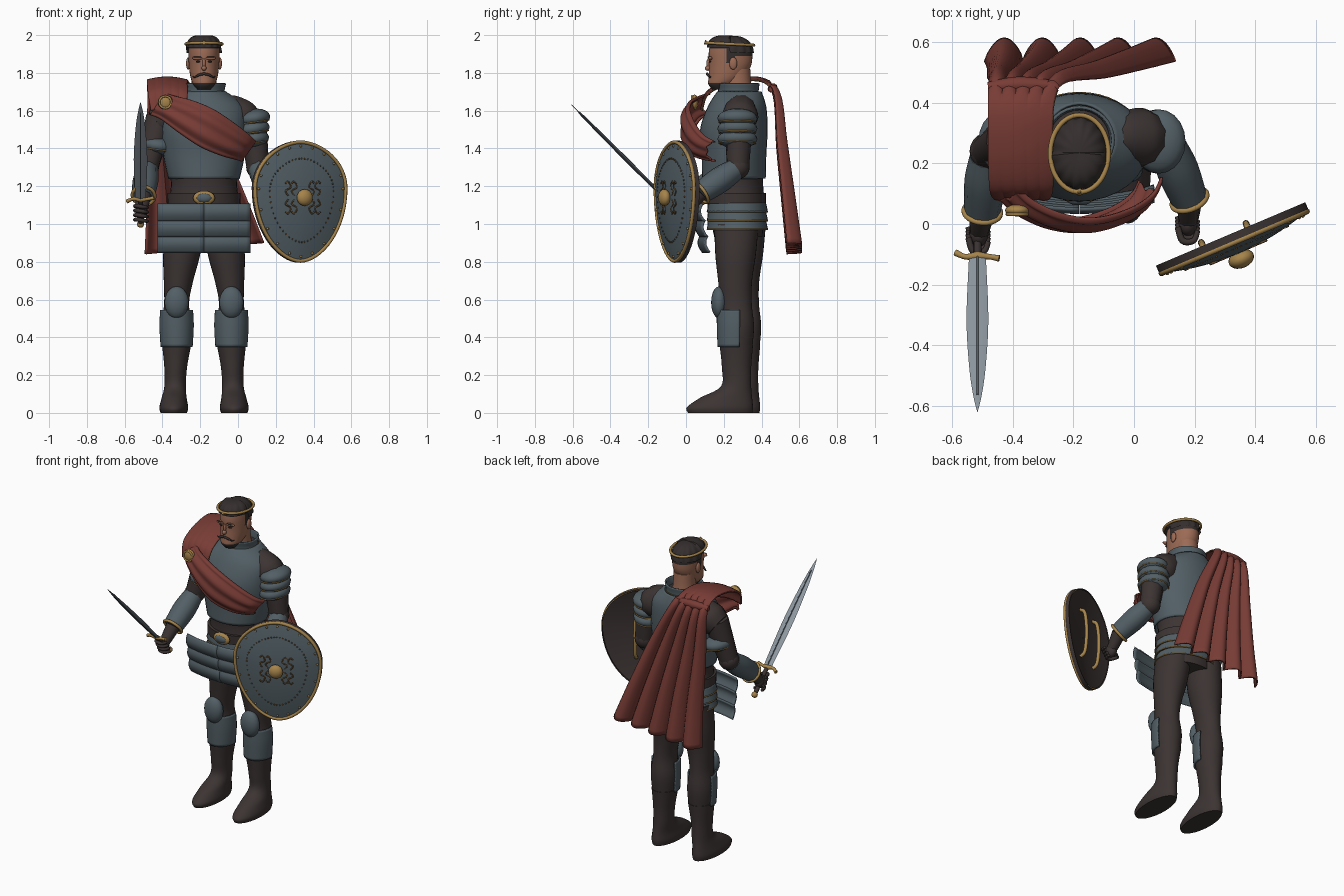
import bpy, bmesh, math
from math import sin, cos, pi
from mathutils import Vector, Matrix

if "Cube" in bpy.data.objects:
    bpy.data.objects.remove(bpy.data.objects["Cube"])


def material(name, *rgb):
    m = bpy.data.materials.new(name)
    m.use_nodes = True
    m.diffuse_color = (*rgb, 1)
    m.node_tree.nodes["Principled BSDF"].inputs["Base Color"].default_value = (*rgb, 1)
    return m


STEEL = material("blue_grey_armour", .085, .115, .132)
BROWN = material("dark_brown_leather", .045, .034, .033)
RED = material("red_cloth", .19, .045, .036)
GOLD = material("gold", .38, .23, .07)
BRONZE = material("dull_bronze", .13, .075, .03)
SKIN = material("skin", .33, .145, .09)
HAIR = material("black_hair", .035, .028, .027)
BLADE = material("bright_steel", .27, .31, .35)
CX = -.18  # body centre line


def finish(name, bm, mats, rule=None, thick=0, angle=50):
    bmesh.ops.recalc_face_normals(bm, faces=bm.faces)
    if rule:
        for f in bm.faces:
            f.material_index = rule(f.calc_center_median())
    me = bpy.data.meshes.new(name)
    bm.to_mesh(me)
    bm.free()
    ob = bpy.data.objects.new(name, me)
    bpy.context.collection.objects.link(ob)
    for m in mats:
        me.materials.append(m)
    bpy.ops.object.select_all(action='DESELECT')
    ob.select_set(True)
    bpy.context.view_layer.objects.active = ob
    bpy.ops.object.shade_smooth_by_angle(angle=math.radians(angle))
    if thick:
        s = ob.modifiers.new("thickness", 'SOLIDIFY')
        s.thickness, s.offset = thick, 0


def spline(rows, t):
    """Smooth interpolation through rows of numbers, t in 0..1."""
    n = len(rows) - 1
    i = min(int(t * n), n - 1)
    f = t * n - i
    a, b, c, d = (rows[max(0, min(n, i + k))] for k in (-1, 0, 1, 2))
    return [q + .5 * f * (r - p + f * (2*p - 5*q + 4*r - s + f * (3*(q - r) + s - p)))
            for p, q, r, s in zip(a, b, c, d)]


def grid(name, nu, nv, func, mats, rule=None, thick=0, wrap=False, caps=False):
    bm = bmesh.new()
    rows = [[bm.verts.new(func(u / nu, v / nv)) for u in range(nu + (not wrap))]
            for v in range(nv + 1)]
    for a, b in zip(rows, rows[1:]):
        for i in range(nu):
            j = (i + 1) % len(a)
            bm.faces.new((a[i], a[j], b[j], b[i]))
    if caps:
        bm.faces.new(rows[0])
        bm.faces.new(rows[-1])
    finish(name, bm, mats, rule, thick)


def loft(name, rows, mats, rule=None, arc=None, thick=0, grow=0, steps=5, caps=True, seg=32):
    """Oval rings; each row: centre x, half width, front y, back y, z."""
    def f(u, v):
        x, w, y0, y1, z = spline(rows, v)
        a = 2 * pi * u if not arc else -pi / 2 + (u - .5) * arc
        return x + (w + grow) * cos(a), (y0 + y1) / 2 + ((y1 - y0) / 2 + grow) * sin(a), z
    grid(name, seg, (len(rows) - 1) * steps, f, mats, rule, thick,
         wrap=not arc, caps=caps and not arc)


def tube(name, pts, mat, closed=False, steps=5):
    """Round bar through points; each point: x, y, z, radius."""
    cu = bpy.data.curves.new(name, 'CURVE')
    cu.dimensions, cu.bevel_depth, cu.bevel_resolution, cu.use_fill_caps = '3D', 1, 3, True
    n = (len(pts) - 1) * steps
    path = pts if closed else [spline(pts, i / n) for i in range(n + 1)]
    sp = cu.splines.new('POLY')
    sp.points.add(len(path) - 1)
    for p, q in zip(sp.points, path):
        p.co, p.radius = (*q[:3], 1), q[3]
    sp.use_cyclic_u = closed
    cu.materials.append(mat)
    bpy.context.collection.objects.link(bpy.data.objects.new(name, cu))


def balls(name, items, mat, rot=Matrix(), seg=20):
    """Ellipsoids; each item: location, radii."""
    bm = bmesh.new()
    for loc, rad in items:
        bmesh.ops.create_uvsphere(bm, u_segments=seg, v_segments=seg // 2, radius=1,
                                  matrix=Matrix.Translation(loc) @ rot @ Matrix.Diagonal((*rad, 1)))
    finish(name, bm, [mat])


def hoop(name, centre, rx, ry, r, mat, rot=Matrix(), n=40):
    pts = [Vector(centre) + rot @ Vector((rx * cos(2*pi*i/n), ry * sin(2*pi*i/n), 0)) for i in range(n)]
    tube(name, [(*p, r) for p in pts], mat, closed=True)


# Torso, breastplate, collar and belt
body = [(CX, .18, .15, .405, .93), (CX, .187, .115, .415, 1.1), (CX, .175, .115, .408, 1.22),
        (CX, .2, .1, .41, 1.36), (CX, .212, .09, .417, 1.5), (CX, .2, .13, .41, 1.62), (CX, .1, .18, .385, 1.7)]
loft("undersuit_torso", body, [BROWN])
loft("breastplate", [(CX, .174, .1, .407, 1.24)] + body[3:], [STEEL], grow=.011, thick=.008, caps=False)
loft("collar", [(CX, .13, .16, .39, 1.67), (CX, .105, .175, .38, 1.7), (CX, .112, .168, .385, 1.745)],
     [STEEL], thick=.01, caps=False)
hoop("collar_trim", (CX, .278, 1.698), .11, .107, .004, BRONZE)
loft("belt", [(CX, .19, .105, .42, 1.105), (CX, .188, .1, .42, 1.165)], [BROWN], grow=.004)
for i in range(3):
    z = 1.11 - .046 * i
    loft("hip_lame", [(CX, .193, .12, .42, z), (CX, .204 + .002*i, .115, .43, z - .046)], [STEEL],
         thick=.008, caps=False)
    hoop("hip_trim", (CX, .2725, z - .046), .206 + .002*i, .159, .004, GOLD)
balls("buckle", [((CX, .088, 1.138), (.058, .02, .038))], GOLD)
balls("buckle_plate", [((CX, .076, 1.138), (.04, .014, .024))], STEEL)

# Front skirt plates
for side in (-1, 1):
    for row in range(3):
        def plate(u, v):
            w = .001 + .245 * u
            return (CX + side * w, .062 + .014*row + .6*w*w - .024*sin(pi*(.15 + .85*v)),
                    1.105 - .083*row - .09*v)
        grid("skirt_plate", 10, 8, plate, [STEEL], thick=.01)

# Legs, boots and knee guards
for side, name, dy in ((1, "left", 0), (-1, "right", .038)):
    def leg(rows):
        return [(CX + side*x, w, a + dy, b + dy, z) for x, w, a, b, z in rows]
    loft(name + "_leg", leg([(.145, .065, .19, .345, .3), (.145, .08, .18, .36, .45), (.145, .066, .18, .348, .58),
         (.135, .078, .17, .35, .7), (.118, .098, .155, .37, .84), (.1, .1, .15, .385, 1)]), [BROWN])
    loft(name + "_boot", leg([(.16, .07, .01, .35, 0), (.16, .076, .005, .355, .03), (.158, .066, .075, .35, .08),
         (.153, .057, .185, .345, .14), (.15, .06, .19, .345, .24), (.145, .077, .178, .355, .36)]), [BROWN])
    loft(name + "_greave", leg([(.145, .08, .172, .36, .35), (.145, .086, .168, .365, .46),
         (.145, .082, .168, .365, .545)]), [STEEL], arc=3.5, thick=.01)
    balls(name + "_knee_guard", [((CX + side*.145, .175 + dy, .585), (.064, .042, .085))], STEEL)

# Neck and head with painted hair and beard
loft("neck", [(CX, .075, .2, .36, 1.64), (CX, .066, .2, .345, 1.74), (CX, .066, .2, .34, 1.82)], [SKIN])


def head_colour(c):
    if c.z > 1.925 or (c.y > .255 and c.z > 1.885) or (abs(c.y - .235) < .022 and c.z > 1.85):
        return 1
    return int(c.z < 1.748 and c.y < .21)


loft("head", [(CX, .035, .14, .22, 1.712), (CX, .058, .118, .26, 1.74), (CX, .072, .12, .31, 1.78),
     (CX, .08, .122, .345, 1.84), (CX, .083, .12, .352, 1.9), (CX, .083, .125, .352, 1.94)],
     [SKIN, HAIR], head_colour)


def scalp(u, v):
    a, b = 2 * pi * u, pi / 2 * v
    r = cos(b)**.75 * (1 + .025 * sin(14 * a))
    return CX + .093 * r * cos(a), .235 + .122 * r * sin(a), 1.905 + .03*(1 - v)*(sin(a) < 0) + .092 * sin(b)


grid("hair_cap", 84, 10, scalp, [HAIR], wrap=True)
balls("nose", [((CX, .116, 1.825), (.013, .016, .014)), ((CX, .12, 1.85), (.009, .012, .028))], SKIN)
balls("brow_ridge", [((CX + s*.034, .128, 1.878), (.03, .012, .01)) for s in (-1, 1)], SKIN)
balls("ears", [((CX + s*.084, .25, 1.85), (.011, .021, .033)) for s in (-1, 1)], SKIN)
balls("eyes", [((CX + s*.032, .127, 1.86), (.012, .006, .005)) for s in (-1, 1)], HAIR)
balls("eyebrows", [((CX + s*.035, .12, 1.884), (.022, .006, .004)) for s in (-1, 1)], HAIR)
for s in (-1, 1):
    tube("moustache", [(CX, .112, 1.795, .007), (CX + s*.025, .115, 1.79, .007),
         (CX + s*.05, .126, 1.777, .004), (CX + s*.06, .132, 1.782, .002)], HAIR)
hoop("crown", (CX, .232, 1.953), .096, .127, .008, GOLD, Matrix.Rotation(-.05, 4, 'X'), 56)
tube("crown_peak", [(CX, .106, 1.95, .013), (CX, .104, 1.975, .002)], GOLD)

# Shoulders and arms
for side, name in ((1, "left"), (-1, "right")):
    tube(name + "_shoulder", [(CX + side*.09, .29, 1.625, .055), (CX + side*.14, .29, 1.608, .082),
         (CX + side*.2, .285, 1.565, .098), (CX + side*.25, .28, 1.53, .08)], BROWN)
    tilt = Matrix.Rotation(-side * .15, 4, 'Y')
    lames = [(.082, 1.56), (.079, 1.505), (.076, 1.45)] if side > 0 else [(-.425, 1.415)]
    for x, z in lames:
        balls(name + "_pauldron_lame", [((x, .272, z), (.089, .106, .05))], STEEL, tilt)
        hoop(name + "_pauldron_trim", (x, .272, z - .022), .082, .097, .0035, GOLD, tilt)
arms = {"left": [(.075, .28, 1.56), (.105, .275, 1.3), (.183, .08, 1.165), (.178, 0, 1.08)],
        "right": [(-.415, .28, 1.56), (-.48, .24, 1.3), (-.5, .04, 1.15), (-.512, -.035, 1.065)]}
for name, pts in arms.items():
    sh, el, wr, hand = map(Vector, pts)
    tube(name + "_upper_arm", [(*sh, .075), (*sh.lerp(el, .5), .068), (*el, .06)], BROWN)
    balls(name + "_elbow", [(el, (.062, .062, .062))], BROWN)
    tube(name + "_bracer", [(*el.lerp(wr, .1), .06), (*el.lerp(wr, .5), .069), (*wr, .06)], STEEL)
    rot = (wr - el).to_track_quat('Z', 'Y').to_matrix().to_4x4()
    hoop(name + "_bracer_trim", wr, .06, .06, .009, GOLD, rot)
    tube(name + "_wrist", [(*wr, .042), (*wr.lerp(hand, .6), .036), (*hand, .03)], BROWN)
    balls(name + "_palm", [(hand, (.032, .04, .042))], BROWN)
    for i in range(4):
        p = hand + Vector((0, -.022 + .012*i, .03 - .024*i))
        tube(name + "_finger", [(p.x - .034, p.y + .012, p.z, .01), (p.x - .018, p.y - .033, p.z, .011),
             (p.x + .018, p.y - .033, p.z - .006, .01), (p.x + .032, p.y, p.z - .008, .009)], BROWN)

# Sword, pointing forward and up
G, D, N = Vector((-.516, -.105, 1.13)), Vector((0, -1, 1)).normalized(), Vector((0, 1, 1)).normalized()
outline = [(0, .027), (.04, .029), (.3, .036), (.52, .027), (.65, .014), (.728, .0005)]


def blade(u, v):
    along, w = spline(outline, v)
    a = 2 * pi * u
    return G + D*along + Vector((w*cos(a), 0, 0)) + N * (.22 * w * sin(a))


grid("sword_blade", 4, 25, blade, [BLADE], wrap=True, caps=True)
for s in (-1, 1):
    tube("blade_ridge", [(*(G + D*t + N*s*.2*w), .0035) for t, w in outline[:5]], STEEL)
tube("sword_guard", [(*(G + Vector((x, 0, 0)) + D*d), r) for x, d, r in
     ((-.072, -.015, .011), (-.04, .004, .009), (0, 0, .014), (.04, .004, .009), (.072, .012, .011))], GOLD)
tube("sword_grip", [(*G, .013), (*(G - D*.17), .013)], BROWN)
balls("sword_pommel", [(G - D*.185, (.019, .019, .019))], GOLD)

# Shield, turned outward
turn = math.radians(23)
U, F, C = Vector((cos(turn), sin(turn), 0)), Vector((sin(turn), -cos(turn), 0)), Vector((.33, -.06, 1.14))


def on_shield(u, r, lift=0):
    a = 2 * pi * u
    x = .262 * math.copysign(abs(cos(a))**1.12, cos(a))
    z = sin(a) * (.245 if sin(a) > 0 else .388) + .05
    return C + U*x*r + Vector((0, 0, z*r)) + F * (.04 * (1 - r*r) + lift)


grid("shield_face", 64, 12, lambda u, v: on_shield(u, max(v, .01)), [STEEL], wrap=True)
grid("shield_edge", 64, 1, lambda u, v: on_shield(u, 1.02, -.028*v), [BROWN], wrap=True)
grid("shield_back", 64, 12, lambda u, v: on_shield(u, max(v, .01), -.026), [BROWN], wrap=True)
tube("shield_rim", [(*on_shield(i/64, .995), .0095) for i in range(64)], GOLD, closed=True)
balls("shield_rivets", [(on_shield(i/20, .925, .002), (.007,)*3) for i in range(20)], GOLD, seg=8)
balls("shield_dots", [(on_shield(i/56, .7), (.005,)*3) for i in range(56)], BRONZE, seg=6)
balls("shield_boss", [(C + F*.06, (.044, .03, .044))], GOLD, Matrix.Rotation(turn, 4, 'Z'))
for sx in (-1, 1):
    for sz in (-1, 1):
        for k in (.05, .085):
            tube("shield_scroll", [(*(C + U*sx*x + Vector((0, 0, sz*z)) + F*.036), .004) for x, z in
                 ((k, .01), (k + .015, .035), (k - .015, .055), (k, .085), (k + .015, .075))], BRONZE)
for x in (-.1, .06):
    tube("shield_handle", [(*(C + U*x + Vector((0, 0, z)) - F*d), .011) for z, d in
         ((-.16, 0), (-.13, .03), (0, .042), (.13, .03), (.16, 0))], GOLD)

# Cape over the right shoulder; rows: left x, right x, y, z, fold depth
cape = [(-.46, -.28, .085, 1.6, .004), (-.475, -.27, .12, 1.69, .003), (-.48, -.27, .25, 1.747, .003),
        (-.48, -.265, .4, 1.755, .005), (-.475, -.225, .465, 1.67, .03), (-.48, -.09, .482, 1.4, .05),
        (-.48, .035, .51, 1.1, .064), (-.49, .135, .535, .84, .075)]


def cape_point(u, v):
    a, b, y, z, d = spline(cape, v)
    fold = abs(sin(pi * 5 * u))**.8
    crown = .015 * sin(pi * u) if v < .5 else 0
    return a + (b - a) * u, y + (d if v > .4 else -d) * fold, z + .8*d*u*(v > .5) + crown


grid("cape", 60, 42, cape_point, [RED], thick=.01)
tube("cape_edge_trim", [(*cape_point(1, i/20), .004) for i in range(11)], BRONZE)
tube("cape_shoulder_roll", [(-.48, .45, 1.715, .018), (-.38, .46, 1.72, .026), (-.26, .455, 1.715, .018)], RED)

# Sash across the chest; rows: x, y, z, half height
sash = [(-.425, .13, 1.635, .055), (-.37, .08, 1.615, .058), (-.27, .035, 1.565, .082), (-.16, .022, 1.505, .094),
        (-.05, .052, 1.445, .08), (.025, .1, 1.405, .06), (.055, .155, 1.385, .05)]


def sash_point(u, v):
    x, y, z, h = spline(sash, v)
    return x - .036*cos(pi*u), y - .045*sin(pi*u) - .006*sin(7*pi*u), z - h*cos(pi*u)


grid("sash", 28, 36, sash_point, [RED], thick=.01)
balls("sash_beads", [(sash_point(u, .2 + i/36), (.004,)*3) for u in (.12, .9) for i in range(26)], BRONZE, seg=6)
balls("brooch", [((-.385, .045, 1.645), (.04, .02, .04))], GOLD)
hoop("brooch_ring", (-.385, .032, 1.645), .032, .032, .006, GOLD, Matrix.Rotation(pi/2, 4, 'X'), 24)
